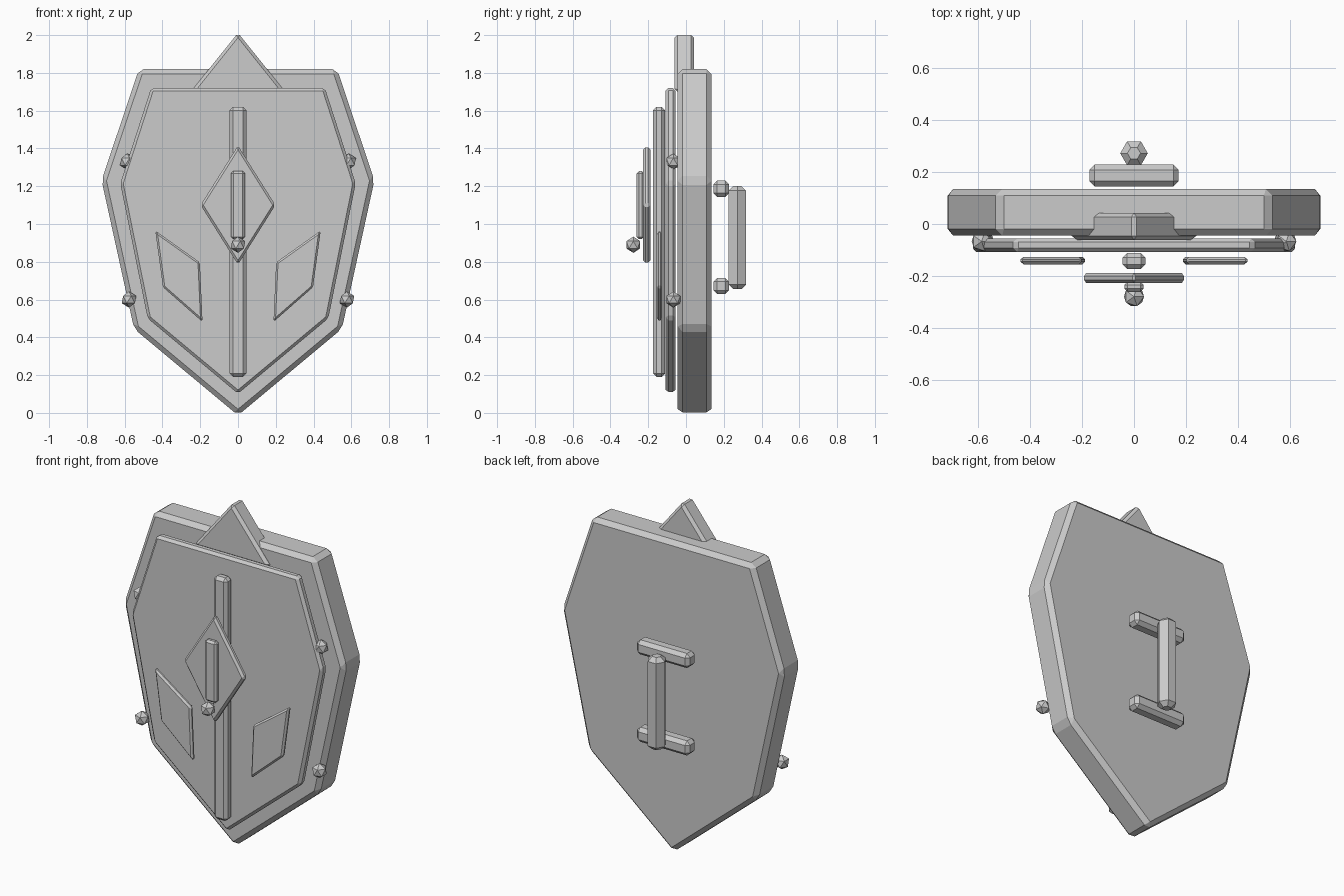
import bpy, bmesh, math
from mathutils import Matrix

if "Cube" in bpy.data.objects:
    bpy.data.objects.remove(bpy.data.objects["Cube"])


def finish(name, bm, bevel=0.0, angle=0.5):
    bmesh.ops.recalc_face_normals(bm, faces=bm.faces)
    mesh = bpy.data.meshes.new(name)
    bm.to_mesh(mesh)
    bm.free()
    ob = bpy.data.objects.new(name, mesh)
    bpy.context.collection.objects.link(ob)
    if bevel:
        m = ob.modifiers.new("chamfer", "BEVEL")
        m.width = bevel
        m.segments = 1
        m.limit_method = 'ANGLE'
        m.angle_limit = angle
    return ob


def plate(name, outline, y0, y1, bevel):
    """Extrude an x/z outline from y0 to y1."""
    bm = bmesh.new()
    face = bm.faces.new([bm.verts.new((x, y0, z)) for x, z in outline])
    ext = bmesh.ops.extrude_face_region(bm, geom=[face])
    for v in ext["geom"]:
        if isinstance(v, bmesh.types.BMVert):
            v.co.y = y1
    return finish(name, bm, bevel)


def mirrored(half):
    """Complete an outline from its right half, top to bottom."""
    return half + [(-x, z) for x, z in reversed(half) if x > 0]


def bar(name, hx, y0, y1, z0, z1, bevel):
    return plate(name, [(-hx, z0), (hx, z0), (hx, z1), (-hx, z1)], y0, y1, bevel)


def stud(name, x, y, z, r=0.043):
    bm = bmesh.new()
    bmesh.ops.create_icosphere(bm, subdivisions=1, radius=r,
                               matrix=Matrix.Translation((x, y, z)))
    return finish(name, bm)


# Shield body and raised front panel
plate("shield_body", mirrored([(0.525, 1.82), (0.722, 1.23), (0.55, 0.445), (0, -0.013)]),
      -0.044, 0.134, 0.025)
plate("front_panel", mirrored([(0.46, 1.72), (0.623, 1.215), (0.478, 0.5), (0, 0.102)]),
      -0.108, -0.055, 0.015)

# Pointed crest on the top edge
plate("top_crest", [(-0.25, 1.70), (0.25, 1.70), (0, 2.012)], -0.062, 0.043, 0.016)

# Central spine, diamond emblem and its inlay
bar("center_spine", 0.044, -0.174, -0.111, 0.19, 1.62, 0.018)
plate("diamond_plate", [(0, 1.415), (0.198, 1.1), (0, 0.785), (-0.198, 1.1)],
      -0.227, -0.188, 0.012)
bar("diamond_inlay", 0.037, -0.261, -0.222, 0.92, 1.28, 0.012)
stud("center_stud", 0, -0.279, 0.89)

# Side accent plates and rim studs
accent = [(0.438, 0.965), (0.202, 0.797), (0.188, 0.482), (0.397, 0.665)]
for side, s in (("left", -1), ("right", 1)):
    plate(f"accent_plate_{side}", [(s * x, z) for x, z in accent], -0.155, -0.126, 0.01)
    stud(f"upper_stud_{side}", s * 0.586, -0.067, 1.33)
    stud(f"lower_stud_{side}", s * 0.577, -0.067, 0.60)

# Rear brackets
for name, z in (("upper_bracket", 1.186), ("lower_bracket", 0.672)):
    bar(name, 0.172, 0.145, 0.228, z - 0.043, z + 0.043, 0.02)

# Rear grip, hexagonal with chamfered ends
bm = bmesh.new()
bmesh.ops.create_cone(bm, cap_ends=True, segments=6, radius1=0.053, radius2=0.053, depth=0.545,
                      matrix=Matrix.Translation((0, 0.272, 0.928)) @ Matrix.Rotation(math.pi / 6, 4, 'Z'))
# turn so that corners point along x
if max(v.co.x for v in bm.verts) < 0.05:
    bmesh.ops.rotate(bm, verts=bm.verts, cent=(0, 0.272, 0),
                     matrix=Matrix.Rotation(math.pi / 6, 3, 'Z'))
finish("rear_grip", bm, 0.024, math.radians(70))
